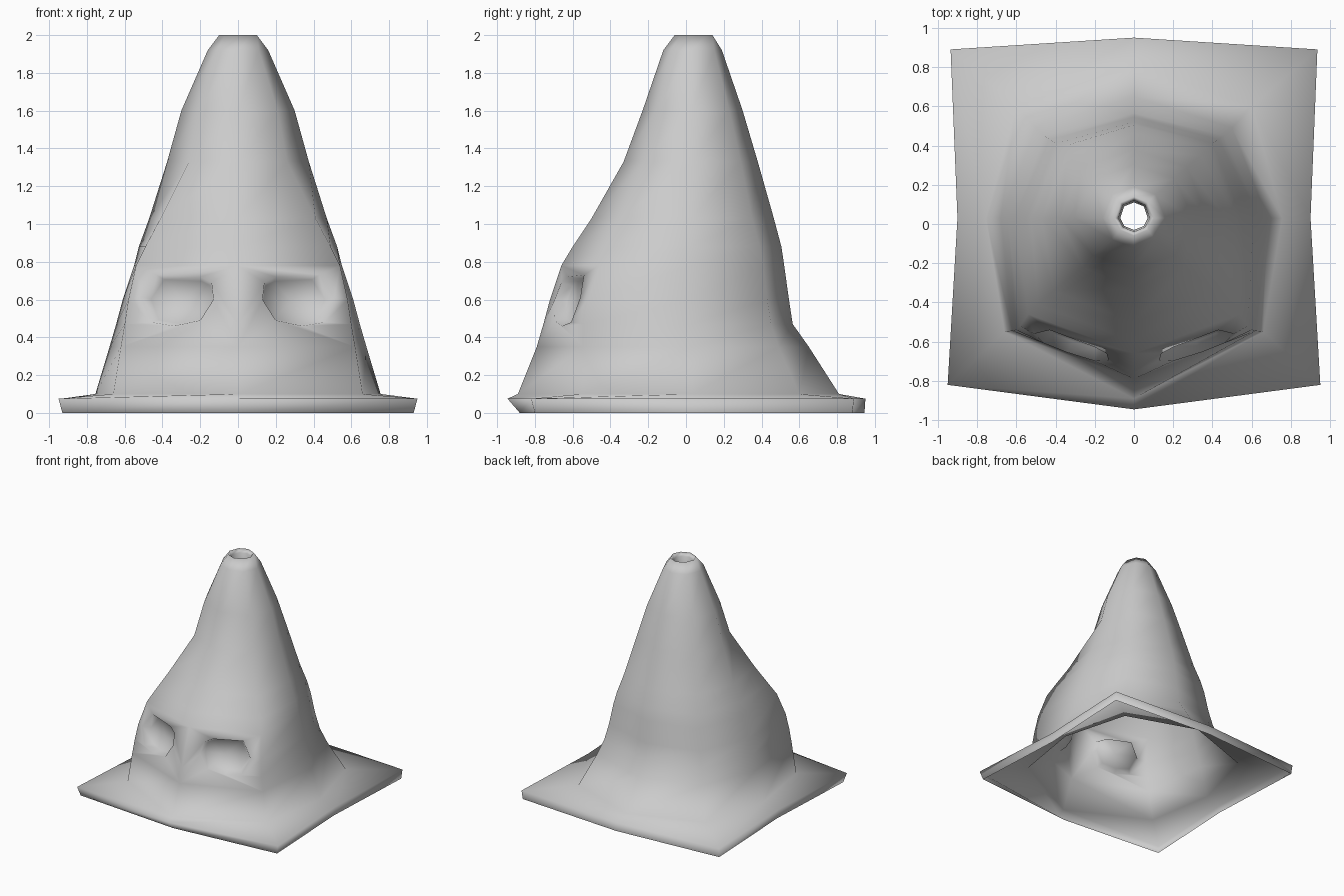
import bpy, bmesh
from mathutils import Vector

cube = bpy.data.objects.get("Cube")
if cube:
    bpy.data.objects.remove(cube, do_unlink=True)

# One plain grey for the whole shell
grey = bpy.data.materials.new("plain_grey")
grey.use_nodes = True
colour = (0.6, 0.6, 0.6, 1)
grey.diffuse_color = colour
grey.node_tree.nodes["Principled BSDF"].inputs["Base Color"].default_value = colour

# Eight-sided rings: height, front y, cheek x, cheek y, side x, rear corner x, rear corner y, back y
RINGS = [
    (0, -.88, .93, -.8, .89, .93, .88, .945),        # brim bottom
    (.075, -.945, .95, -.82, .9, .935, .89, .95),    # brim edge
    (.1, -.89, .66, -.55, .755, .6, .6, .81),        # foot of the cone
    (.35, -.79, .62, -.545, .68, .5, .49, .65),
    (.47, -.755, .6, -.54, .645, .46, .45, .565),
    (.6, -.72, .58, -.52, .61, .43, .43, .545),
    (.78, -.66, .54, -.46, .55, .4, .41, .52),
    (.88, -.6, .49, -.41, .525, .38, .39, .505),
    (1.03, -.5, .41, -.34, .47, .34, .35, .465),
    (1.33, -.33, .26, -.22, .375, .27, .29, .38),
    (1.6, -.23, .21, -.16, .3, .21, .23, .3),
    (1.92, -.12, .11, -.08, .16, .11, .15, .19),
    (2, -.06, .07, -.03, .1, .07, .11, .14),         # top rim
    (1.97, -.04, .056, -.016, .08, .056, .096, .12),  # lip turned inward
    (1.85, -.03, .05, -.01, .07, .05, .09, .11),
]
EYE_LOW, EYE_HIGH = 3, 6          # rings that frame the eyes
EYE = [(.2, .49), (.13, .6), (.14, .69), (.2, .72),
       (.43, .73), (.51, .61), (.46, .48), (.34, .46)]

bm = bmesh.new()


def ring(z, front, cx, cy, sx, bx, by, back):
    points = [(0, front), (cx, cy), (sx, .03), (bx, by), (0, back),
              (-bx, by), (-sx, .03), (-cx, cy)]
    return [bm.verts.new((x, y, z)) for x, y in points]


def strip(a, b):
    for i in range(len(a)):
        j = (i + 1) % len(a)
        bm.faces.new((a[i], a[j], b[j], b[i]))


def face_point(x, z):
    """Point on the front of the cone between the nose line and the cheek."""
    for low, high in zip(RINGS, RINGS[1:]):
        if low[0] <= z <= high[0]:
            t = (z - low[0]) / (high[0] - low[0])
            front, cx, cy = (low[k] + (high[k] - low[k]) * t for k in (1, 2, 3))
            return Vector((x, front + (cy - front) * x / cx - .02, z))


# Shell, leaving a gap on each side of the nose for the eyes
loops = [ring(*r) for r in RINGS]
for r in range(len(loops) - 1):
    for i in range(8):
        if EYE_LOW <= r < EYE_HIGH and i in (0, 7):
            continue
        j = (i + 1) % 8
        bm.faces.new((loops[r][i], loops[r][j], loops[r + 1][j], loops[r + 1][i]))

# Sunken eyes, mirrored
rows = loops[EYE_LOW:EYE_HIGH + 1]
outline = [face_point(x, z) for x, z in EYE]
centre = sum(outline, Vector()) / len(outline)
inward = Vector((-.35, .92, -.1)) * .06
for side, cheek in ((1, 1), (-1, 7)):
    frame = [row[0] for row in rows] + [row[cheek] for row in reversed(rows)]
    mirror = Vector((side, 1, 1))
    rim = [bm.verts.new(p * mirror) for p in outline]
    floor = [bm.verts.new((centre + (p - centre) * .86 + inward) * mirror) for p in outline]
    strip(frame, rim)
    strip(rim, floor)
    middle = bm.verts.new((centre + inward) * mirror)
    for i in range(8):
        bm.faces.new((floor[i], floor[(i + 1) % 8], middle))

# Consistent outward normals and smooth shading
bmesh.ops.recalc_face_normals(bm, faces=bm.faces[:])
bm.normal_update()
back_wall = next(f for f in bm.faces if f.calc_center_median().y > .4 and f.calc_center_median().z > .2)
if back_wall.normal.y < 0:
    bmesh.ops.reverse_faces(bm, faces=bm.faces[:])
for f in bm.faces:
    f.smooth = True

mesh = bpy.data.meshes.new("cone_shell")
bm.to_mesh(mesh)
bm.free()
mesh.materials.append(grey)
cone = bpy.data.objects.new("cone_shell", mesh)
bpy.context.collection.objects.link(cone)
